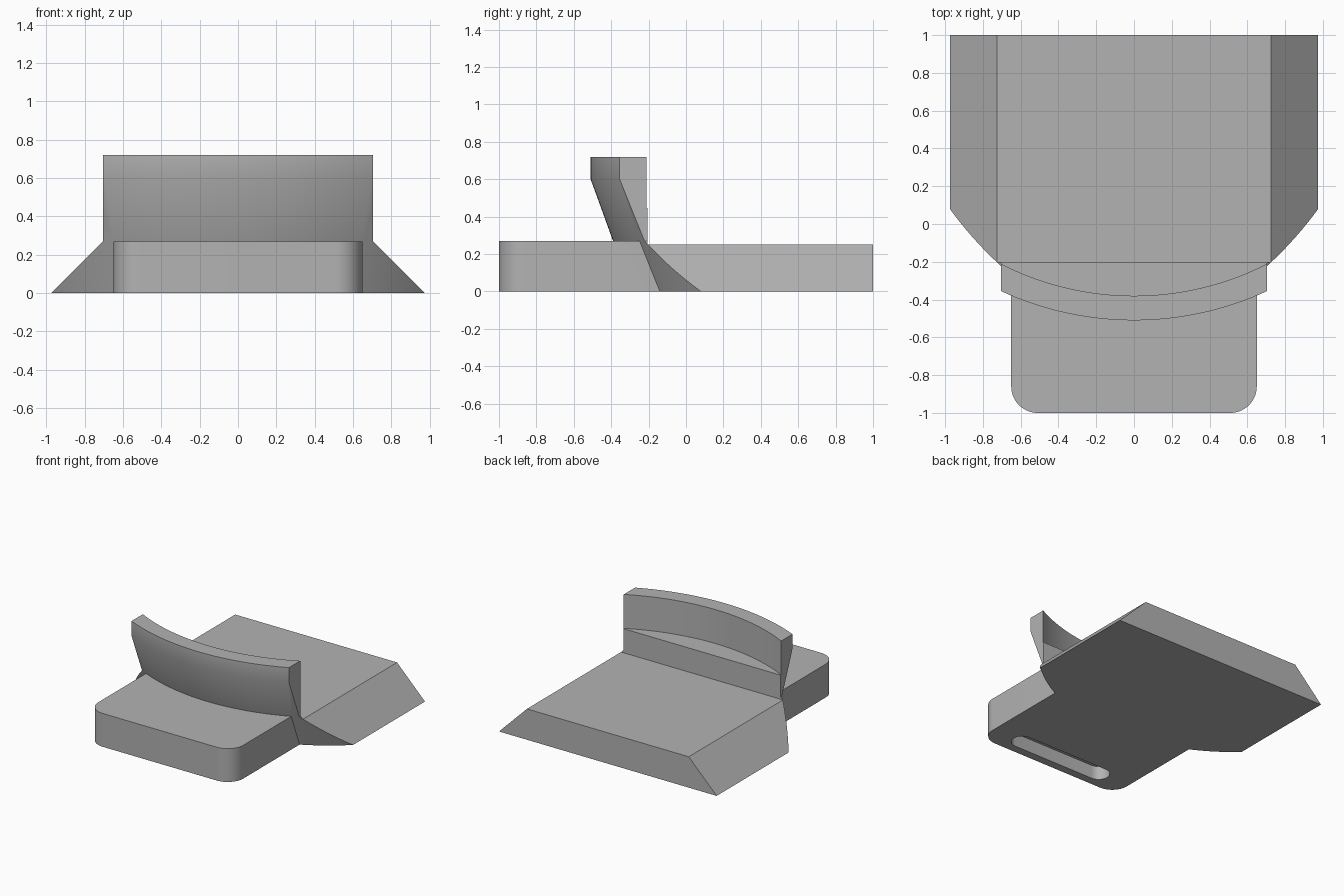
import bpy
import bmesh
from math import cos, sin, pi, radians

if "Cube" in bpy.data.objects:
    bpy.data.objects.remove(bpy.data.objects["Cube"], do_unlink=True)

AXIS_Y = 1.17        # centre of the curved wall
BACK_Y = -0.205      # flat rear of the wall
TOP = 0.72

grey = bpy.data.materials.new("plain_grey")
grey.use_nodes = True
COLOUR = (0.45, 0.45, 0.45, 1)
grey.diffuse_color = COLOUR
grey.node_tree.nodes["Principled BSDF"].inputs["Base Color"].default_value = COLOUR


def loft(name, rings):
    """Closed solid through rings of equal point count."""
    bm = bmesh.new()
    loops = [[bm.verts.new(p) for p in ring] for ring in rings]
    n = len(loops[0])
    for a, b in zip(loops, loops[1:]):
        for i in range(n):
            j = (i + 1) % n
            bm.faces.new((a[i], a[j], b[j], b[i]))
    bm.faces.new(loops[0][::-1])
    bm.faces.new(loops[-1])
    bmesh.ops.recalc_face_normals(bm, faces=bm.faces)
    mesh = bpy.data.meshes.new(name)
    bm.to_mesh(mesh)
    bm.free()
    mesh.materials.append(grey)
    ob = bpy.data.objects.new(name, mesh)
    bpy.context.collection.objects.link(ob)
    return ob


def upright(name, outline, low, high):
    return loft(name, [[(x, y, z) for x, y in outline] for z in (low, high)])


def box(name, half, y0, y1, z0, z1):
    return upright(name, [(-half, y0), (half, y0), (half, y1), (-half, y1)], z0, z1)


def lathe(name, profile, count=288):
    turns = [2 * pi * (i + 0.5) / count for i in range(count)]
    return loft(name, [[(r * cos(t), AXIS_Y + r * sin(t), z) for t in turns]
                       for r, z in profile])


def arc(cx, cy, r, start, end, steps=14):
    angles = [radians(start + (end - start) * i / steps) for i in range(steps + 1)]
    return [(cx + r * cos(a), cy + r * sin(a)) for a in angles]


def combine(target, other, operation):
    mod = target.modifiers.new(operation, "BOOLEAN")
    mod.operation = operation
    mod.solver = "EXACT"
    mod.object = other
    bpy.context.view_layer.objects.active = target
    bpy.ops.object.modifier_apply(modifier=mod.name)
    bpy.data.objects.remove(other, do_unlink=True)


# Dovetail base and wall: front outline pulled along y
half = [(0.975, 0), (0.705, 0.27), (0.705, TOP)]
outline = half + [(-x, z) for x, z in reversed(half)]
body = loft("dovetail_plate", [[(x, y, z) for x, z in outline] for y in (-0.8, 1)])

# Conical front that leans out, then turns vertical
combine(body, lathe("front_shape", [(1.426, -0.1), (1.68, 0.6), (1.68, 0.9)]), "INTERSECT")

# Front tongue with rounded corners
R = 0.14
tongue = arc(-0.65 + R, -1 + R, R, 180, 270) + arc(0.65 - R, -1 + R, R, 270, 360)
tongue += [(0.65, 0), (-0.65, 0)]
combine(body, upright("tongue", tongue, 0, 0.27), "UNION")

# Clear the space above the base and hollow the rear of the wall
combine(body, box("rear_space", 1.2, BACK_Y, 1.3, 0.25, 0.9), "DIFFERENCE")
combine(body, lathe("wall_hollow", [(1.55, 0.445), (1.55, 0.9)]), "DIFFERENCE")

# Underside slot
slot = arc(0.37, -0.85, 0.083, -90, 90) + arc(-0.37, -0.85, 0.083, 90, 270)
combine(body, upright("slot", slot, -0.1, 0.11), "DIFFERENCE")

# Smooth curves, crisp edges
bpy.ops.object.select_all(action="DESELECT")
body.select_set(True)
bpy.context.view_layer.objects.active = body
bpy.ops.object.shade_smooth_by_angle(angle=radians(30))
